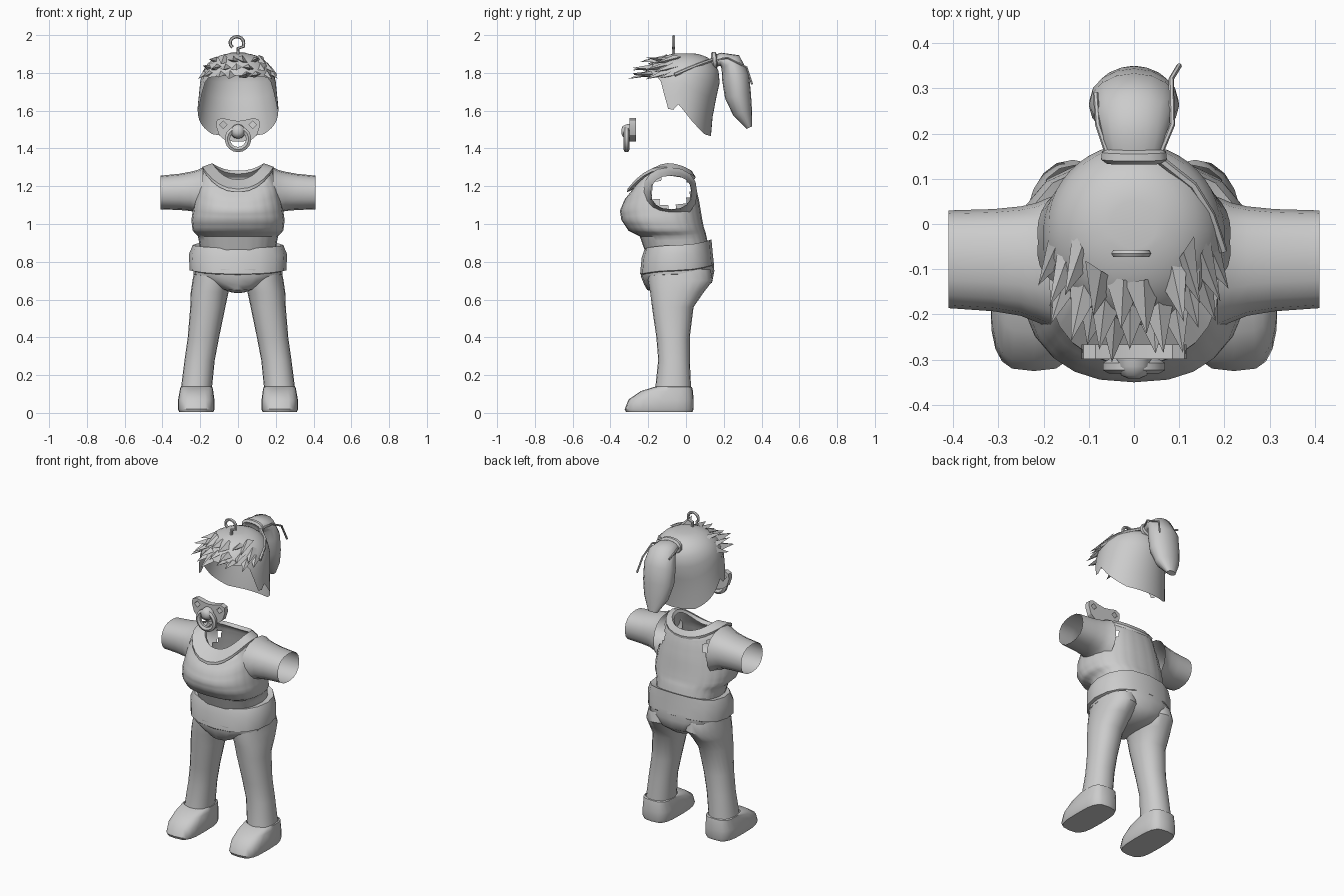
import bpy, bmesh, math, random
from mathutils import Vector

if "Cube" in bpy.data.objects:
    bpy.data.objects.remove(bpy.data.objects["Cube"])

random.seed(4)
grey = bpy.data.materials.new("plain_grey")
grey.diffuse_color = (0.6, 0.6, 0.6, 1)
grey.use_nodes = True
grey.node_tree.nodes["Principled BSDF"].inputs["Base Color"].default_value = grey.diffuse_color


def finish(obj, angle=40):
    obj.data.materials.append(grey)
    bpy.ops.object.select_all(action='DESELECT')
    obj.select_set(True)
    bpy.context.view_layer.objects.active = obj
    if obj.type == 'CURVE':
        bpy.ops.object.convert(target='MESH')
        obj = bpy.context.view_layer.objects.active
    bpy.ops.object.shade_smooth_by_angle(angle=math.radians(angle))
    return obj


def from_bmesh(name, bm, angle=40):
    bmesh.ops.recalc_face_normals(bm, faces=bm.faces)
    me = bpy.data.meshes.new(name)
    bm.to_mesh(me)
    bm.free()
    obj = bpy.data.objects.new(name, me)
    bpy.context.collection.objects.link(obj)
    return finish(obj, angle)


def loft(rings, cap_start=False, cap_end=False, closed=False):
    bm = bmesh.new()
    vs = [[bm.verts.new(p) for p in r] for r in rings]
    n = len(vs[0])
    pairs = list(zip(vs, vs[1:])) + ([(vs[-1], vs[0])] if closed else [])
    for a, b in pairs:
        for i in range(n):
            j = (i + 1) % n
            bm.faces.new((a[i], a[j], b[j], b[i]))
    if cap_start:
        bm.faces.new(vs[0])
    if cap_end:
        bm.faces.new(vs[-1])
    return bm


def unit(n, power):
    """Points of a superellipse: (side, front)."""
    out = []
    for i in range(n):
        a = 2 * math.pi * i / n
        s, c = math.sin(a), math.cos(a)
        out.append((math.copysign(abs(s) ** (2 / power), s),
                    math.copysign(abs(c) ** (2 / power), c)))
    return out


def body_ring(hw, yf, yb, zf, zs=None, zb=None, cx=0, n=24, power=2.4):
    """Level ring whose front, side and back heights may differ."""
    zs = zf if zs is None else zs
    zb = zs if zb is None else zb
    ym, ry = (yf + yb) / 2, (yb - yf) / 2
    return [Vector((cx + hw * s, ym - ry * c,
                    zs + ((zf if c > 0 else zb) - zs) * c * c))
            for s, c in unit(n, power)]


def tube(name, pts, r, cyclic=False):
    cu = bpy.data.curves.new(name, 'CURVE')
    cu.dimensions = '3D'
    cu.bevel_depth, cu.bevel_resolution = r, 1
    cu.use_fill_caps = True
    sp = cu.splines.new('POLY')
    sp.points.add(len(pts) - 1)
    for p, q in zip(sp.points, pts):
        p.co = (*q, 1)
    sp.use_cyclic_u = cyclic
    obj = bpy.data.objects.new(name, cu)
    bpy.context.collection.objects.link(obj)
    return finish(obj, 50)


# Shirt body, with arm holes left open
bm = loft([body_ring(*r) for r in [
    (.13, -.21, .02, 1.22, 1.315, 1.27), (.185, -.285, .04, 1.18, 1.285, 1.24),
    (.215, -.325, .052, 1.13, 1.2, 1.2), (.235, -.35, .07, 1.07, 1.1, 1.12),
    (.247, -.342, .085, 1.02, 1.02, 1.03), (.24, -.305, .095, .965, .965, .98),
    (.212, -.245, .105, .935, .935, .95), (.20, -.215, .12, .85, .87, .88)]])
bmesh.ops.subdivide_edges(bm, edges=bm.edges, cuts=2, use_grid_fill=True)
bmesh.ops.delete(bm, context='FACES', geom=[
    f for f in bm.faces if abs(f.calc_center_median().x) > .13 and all(
        ((v.co.y + .08) / .115) ** 2 + ((v.co.z - 1.17) / .1) ** 2 < 1 for v in f.verts)])
from_bmesh("shirt_body", bm)

# Open sleeves, widening into the shoulder
for side in (-1, 1):
    from_bmesh("sleeve", loft([
        [Vector((side * x, y + ry * s, z + rz * c)) for s, c in unit(16, 2.3)]
        for x, y, z, ry, rz in [(.185, -.085, 1.165, .145, .135), (.215, -.085, 1.17, .132, .116),
                                (.25, -.082, 1.173, .121, .104), (.31, -.08, 1.17, .113, .096),
                                (.41, -.078, 1.167, .108, .089)]]))

# Collar: broad flat band around the neck
from_bmesh("collar", loft([body_ring(*r, power=2.2) for r in [
    (.125, -.21, .015, 1.215, 1.305, 1.265), (.135, -.225, .03, 1.235, 1.322, 1.282),
    (.188, -.31, .05, 1.185, 1.303, 1.25), (.186, -.312, .048, 1.168, 1.285, 1.235)]],
    closed=True), 30)

# Waistband, tilted down towards the front
from_bmesh("waistband", loft([body_ring(*r, n=16) for r in [
    (.195, -.205, .115, .87, .88, .91), (.24, -.218, .135, .872, .888, .918),
    (.26, -.235, .14, .82, .84, .86), (.256, -.243, .148, .735, .755, .785),
    (.235, -.238, .14, .73, .75, .775)]], closed=True), 30)

# Seat of the trousers, tapering to the crotch
from_bmesh("trouser_seat", loft([body_ring(*r, n=20) for r in [
    (.238, -.24, .146, .76, .78, .80), (.236, -.238, .15, .72, .735, .75),
    (.17, -.222, .138, .68, .695, .69), (.10, -.205, .09, .65, .66, .65),
    (.04, -.12, .01, .637, .64, .635)]], cap_end=True))

# Legs and shoes
LEG = [(.13, .10, -.20, .13, .76), (.135, .106, -.20, .142, .70), (.15, .10, -.19, .095, .64),
       (.16, .093, -.18, .04, .56), (.183, .083, -.157, .02, .40),
       (.203, .08, -.147, .02, .28), (.22, .082, -.163, .027, .13)]
SHOE = [(.22, .078, -.155, .02, .14), (.22, .085, -.17, .032, .137),
        (.22, .089, -.24, .037, .115), (.221, .096, -.305, .04, .07),
        (.221, .097, -.325, .04, .02), (.221, .09, -.318, .035, .005)]
for side in (-1, 1):
    for name, rows, power in (("leg", LEG, 2.2), ("shoe", SHOE, 3.4)):
        from_bmesh(name, loft([body_ring(rx, yf, yb, z, cx=side * cx, n=20, power=power)
                               for cx, rx, yf, yb, z in rows], cap_end=name == "shoe"))


# Hair cap: open at the face, low at the nape
def hem(c):
    steps = [(-1, 1.465), (-.8, 1.475), (-.35, 1.555), (.05, 1.645),
             (.2, 1.57), (.45, 1.74), (.6, 1.775), (1, 1.785)]
    for (a, za), (b, zb) in zip(steps, steps[1:]):
        if c <= b + 1e-6:
            return za + (zb - za) * (c - a) / (b - a)


def cap_point(a, z):
    s, c = math.sin(a), math.cos(a)
    u = max(0, (z - 1.68) / .225)
    r = (1 - min(u, 1) ** 3) ** .42
    low = min(1, max(0, (1.72 - z) / .2))
    ry = .21 - (.038 * low if c < 0 else 0)
    return Vector(((.203 + .022 * low) * r * s, -.04 + .035 * u - ry * r * c, z))


angles = [2 * math.pi * i / 48 for i in range(48)]
from_bmesh("hair_cap", loft([
    [cap_point(a, hem(math.cos(a)) + (1.903 - hem(math.cos(a))) * math.sin(t * math.pi / 2))
     for a in angles] for t in (0, .15, .3, .45, .58, .7, .8, .88, .95)], cap_end=True), 50)

# Spiky fringe: broad pointed locks lying over the forehead
bm = bmesh.new()
for z, count, spread, length in ((1.79, 8, 72, .085), (1.825, 7, 66, .10),
                                 (1.865, 6, 60, .085)):
    for i in range(count):
        a = math.radians(spread * (2 * i / (count - 1) - 1) + random.uniform(-4, 4))
        base = cap_point(a, z)
        out = Vector((.3 * math.sin(a), -.5 - .5 * math.cos(a), random.uniform(-.3, .2)))
        out.normalize()
        across = Vector((math.cos(a), math.sin(a), random.uniform(-.35, .35))) * .042
        up = Vector((0, 0, .024))
        root = base - out * .035
        tip = bm.verts.new(base + out * length * random.uniform(.75, 1.1))
        q = [bm.verts.new(root + d) for d in (across, up, -across, -up * .6)]
        for k in range(4):
            bm.faces.new((q[k], q[(k + 1) % 4], tip))
from_bmesh("fringe_locks", bm, 20)

# Ponytail swept down the back
tail = [(.14, 1.86, .055, .03), (.185, 1.872, .068, .035), (.235, 1.855, .085, .06),
        (.262, 1.78, .10, .073), (.275, 1.68, .098, .07), (.30, 1.59, .078, .052),
        (.335, 1.51, .03, .016)]
rings = []
for i, (y, z, hx, hd) in enumerate(tail):
    p, q = tail[max(i - 1, 0)], tail[min(i + 1, len(tail) - 1)]
    d = Vector((0, q[0] - p[0], q[1] - p[1])).normalized()
    v = Vector((0, -d.z, d.y))
    rings.append([Vector((0, y, z)) + Vector((hx * s, 0, 0)) + v * hd * c
                  for s, c in unit(16, 2)])
from_bmesh("ponytail", loft(rings, True, True), 60)

# Hair tie with loose ribbon ends
tube("hair_tie", [(.06 * s, .15 - .003 * c, 1.866 + .032 * c) for s, c in unit(14, 2.4)],
     .016, True)
tube("ribbon_end", [(.06, .16, 1.87), (.085, .22, 1.88), (.082, .32, 1.83),
                    (.10, .35, 1.74)], .006)
tube("ribbon_end", [(-.06, .16, 1.87), (-.08, .22, 1.87), (-.085, .29, 1.85)], .006)
tube("ribbon_band", [(.06, .14, 1.87), (.13, .085, 1.85), (.17, .02, 1.825),
                     (.197, -.06, 1.79)], .01)

# Curl of hair on the crown, open on one side
tube("crown_curl", [(.0, -.065, 1.89), (.0, -.065, 1.93), (.03, -.065, 1.94)] + [
    (-.006 + .036 * math.sin(a), -.065, 1.96 + .032 * math.cos(a))
    for a in [math.radians(100 - 30 * i) for i in range(9)]], .009)

# Dummy: winged shield with diamond holes
half = [(0, 1.545), (.035, 1.55), (.085, 1.562), (.112, 1.55), (.116, 1.52), (.10, 1.47),
        (.07, 1.445), (.03, 1.438)]
outline = half + [(-x, z) for x, z in reversed(half[1:])]
cu = bpy.data.curves.new("dummy_shield", 'CURVE')
cu.dimensions, cu.fill_mode = '2D', 'BOTH'
cu.extrude = .016
holes = [[(m * .078 + dx, 1.525 + dz) for dx, dz in ((.02, 0), (0, .02), (-.02, 0), (0, -.02))]
         for m in (-1, 1)]
for loop in [outline] + holes:
    sp = cu.splines.new('POLY')
    sp.points.add(len(loop) - 1)
    for p, (x, z) in zip(sp.points, loop):
        p.co = (x, z, 0, 1)
    sp.use_cyclic_u = True
shield = bpy.data.objects.new("dummy_shield", cu)
shield.rotation_euler.x = math.pi / 2
shield.location.y = -.282
bpy.context.collection.objects.link(shield)
finish(shield, 30)

# Dummy knob and pull ring
from_bmesh("dummy_knob", loft([
    [Vector((r * s, y, 1.49 + r * c)) for s, c in unit(12, 2)]
    for y, r in ((-.28, .04), (-.315, .038), (-.335, .028), (-.342, .012))], False, True))
tube("dummy_ring", [(.056 * s, -.315, 1.45 + .056 * c) for s, c in unit(18, 2)], .016, True)
